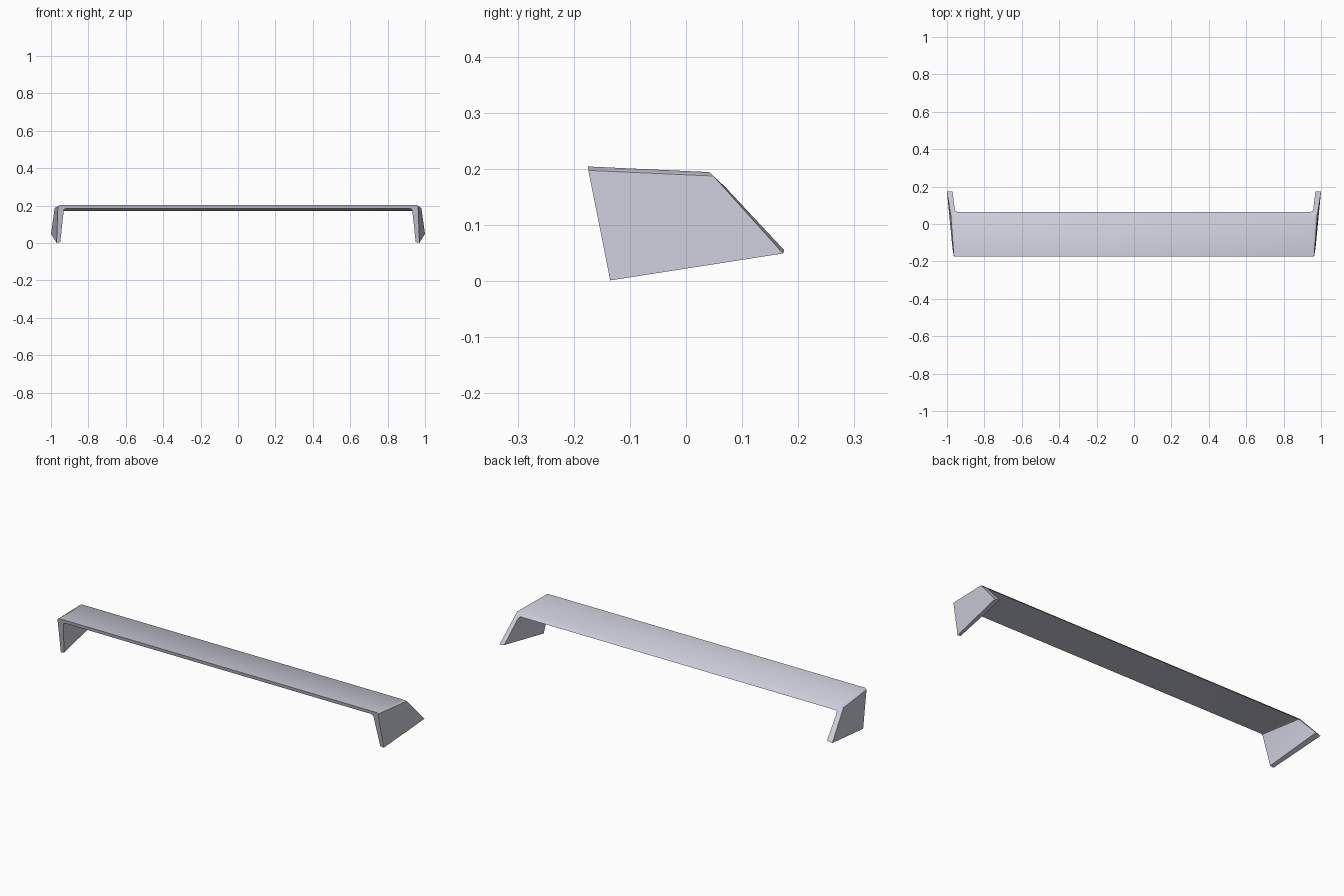
import bpy
import bmesh
import math

cube = bpy.data.objects.get("Cube")
if cube:
    bpy.data.objects.remove(cube, do_unlink=True)

paint = bpy.data.materials.new("pale_grey_paint")
paint.use_nodes = True
colour = (0.60, 0.61, 0.70, 1)
paint.diffuse_color = colour
paint.node_tree.nodes["Principled BSDF"].inputs["Base Color"].default_value = colour

# Half of the arch outline at each end, from the outer top edge round the leg
# to the underside of the bar
front_half = [(0.955, -0.175, 0.204), (0.963, -0.174, 0.197),
              (0.970, -0.135, 0.001), (0.950, -0.136, 0.005),
              (0.932, -0.168, 0.172), (0.928, -0.170, 0.181),
              (0.918, -0.171, 0.185)]
rear_half = [(0.962, 0.041, 0.194), (0.980, 0.049, 0.187),
             (1.000, 0.173, 0.049), (0.970, 0.175, 0.055),
             (0.958, 0.077, 0.160), (0.954, 0.068, 0.169),
             (0.944, 0.065, 0.172)]


def full_outline(half):
    """Mirror half an outline into one closed loop."""
    return half + [(-x, y, z) for x, y, z in reversed(half)]


bm = bmesh.new()
front = [bm.verts.new(p) for p in full_outline(front_half)]
rear = [bm.verts.new(p) for p in full_outline(rear_half)]
count = len(front)

# Skin between the front and rear outlines
for i in range(count):
    j = (i + 1) % count
    bm.faces.new((front[i], front[j], rear[j], rear[i]))

# End faces: two leg strips and one bar strip each
for ring in (front, rear):
    half = count // 2
    for i in range(half // 2):
        a, b = i, half - 1 - i
        if b - a > 1:
            bm.faces.new((ring[a], ring[a + 1], ring[b - 1], ring[b])
                         if b - a > 2 else (ring[a], ring[a + 1], ring[b]))
            c, d = count - 1 - a, count - 1 - b
            bm.faces.new((ring[c], ring[c - 1], ring[d + 1], ring[d])
                         if b - a > 2 else (ring[c], ring[c - 1], ring[d]))
    bm.faces.new((ring[0], ring[half - 1], ring[half], ring[-1]))

bmesh.ops.recalc_face_normals(bm, faces=bm.faces)
mesh = bpy.data.meshes.new("spoiler_lip")
bm.to_mesh(mesh)
bm.free()
mesh.materials.append(paint)

lip = bpy.data.objects.new("spoiler_lip", mesh)
bpy.context.collection.objects.link(lip)
bpy.context.view_layer.objects.active = lip
lip.select_set(True)
bpy.ops.object.shade_smooth_by_angle(angle=math.radians(40))
